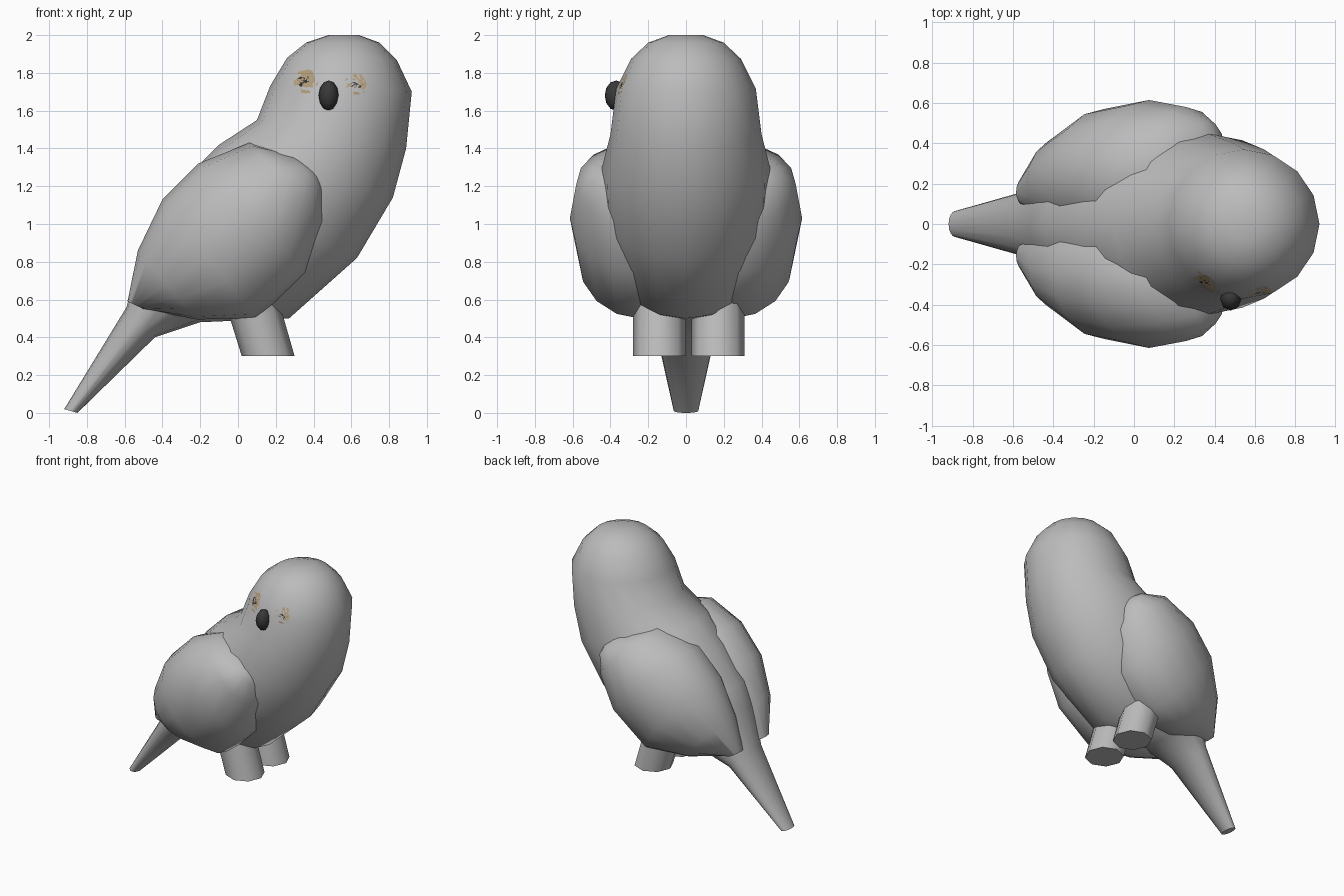
import bpy, bmesh, math
from mathutils import Vector
from mathutils.bvhtree import BVHTree

if "Cube" in bpy.data.objects:
    bpy.data.objects.remove(bpy.data.objects["Cube"], do_unlink=True)


def material(name, rgb):
    m = bpy.data.materials.new(name)
    m.use_nodes = True
    color = (*rgb, 1)
    m.diffuse_color = color
    m.node_tree.nodes["Principled BSDF"].inputs["Base Color"].default_value = color
    return m


GREY = material("feather grey", (0.5, 0.5, 0.5))
TAN = material("eye tan", (0.45, 0.34, 0.2))
DARK = material("beak charcoal", (0.04, 0.04, 0.04))
BLACK = material("pupil black", (0.03, 0.03, 0.03))


def finish(name, bm, mat, angle=60):
    bmesh.ops.recalc_face_normals(bm, faces=bm.faces)
    mesh = bpy.data.meshes.new(name)
    bm.to_mesh(mesh)
    bm.free()
    obj = bpy.data.objects.new(name, mesh)
    bpy.context.collection.objects.link(obj)
    mesh.materials.append(mat)
    bpy.ops.object.select_all(action='DESELECT')
    obj.select_set(True)
    bpy.context.view_layer.objects.active = obj
    bpy.ops.object.shade_smooth_by_angle(angle=math.radians(angle))
    return obj


def loft(stations, sides, side=1):
    """Skin ellipses given as (belly x, z, back x, z, centre y, half width)."""
    bm = bmesh.new()
    rings = []
    for ax, az, bx, bz, cy, w in stations:
        a, b = Vector((ax, 0, az)), Vector((bx, 0, bz))
        mid, half = (a + b) / 2, (a - b) / 2
        ring = []
        for i in range(sides):
            t = math.tau * i / sides
            y = side * (cy + w * math.sin(t))
            ring.append(bm.verts.new(mid + half * math.cos(t) + Vector((0, y, 0))))
        rings.append(ring)
    for r, s in zip(rings, rings[1:]):
        for i in range(sides):
            j = (i + 1) % sides
            bm.faces.new((r[i], r[j], s[j], s[i]))
    bm.faces.new(rings[0])
    bm.faces.new(rings[-1])
    return bm


# Head, body and tail as one continuous skin
body = loft([
    (0.64, 2.0, 0.48, 2.0, 0, 0.09),
    (0.75, 1.96, 0.36, 1.96, 0, 0.2),
    (0.84, 1.87, 0.26, 1.88, 0, 0.29),
    (0.92, 1.70, 0.17, 1.73, 0, 0.37),
    (0.89, 1.40, 0.10, 1.55, 0, 0.40),
    (0.82, 1.14, -0.10, 1.42, 0, 0.45),
    (0.63, 0.82, -0.27, 1.25, 0, 0.44),
    (0.27, 0.50, -0.45, 1.02, 0, 0.36),
    (-0.20, 0.48, -0.52, 0.84, 0, 0.25),
    (-0.44, 0.40, -0.59, 0.56, 0, 0.17),
    (-0.85, 0.0, -0.92, 0.02, 0, 0.065),
], 16)
surface = BVHTree.FromBMesh(body)
finish("body", body, GREY)

# Folded wings, one on each flank
wing = [
    (-0.50, 0.55, -0.585, 0.59, 0.16, 0.07),
    (-0.22, 0.495, -0.53, 0.86, 0.21, 0.21),
    (0.10, 0.50, -0.40, 1.13, 0.24, 0.33),
    (0.36, 0.74, -0.21, 1.32, 0.25, 0.365),
    (0.46, 1.00, 0.06, 1.43, 0.27, 0.31),
    (0.46, 1.16, 0.28, 1.37, 0.31, 0.2),
    (0.44, 1.25, 0.38, 1.31, 0.34, 0.07),
]
for name, side in (("front_wing", -1), ("back_wing", 1)):
    finish(name, loft(wing, 16, side), GREY)

# Slanted legs with flat feet
for name, y in (("front_leg", -0.14), ("back_leg", 0.17)):
    finish(name, loft([(0.30, 0.30, 0.02, 0.30, y, 0.14),
                       (0.17, 0.75, -0.12, 0.75, y, 0.14)], 8), GREY)

# Beak
bm = bmesh.new()
bmesh.ops.create_uvsphere(bm, u_segments=8, v_segments=6, radius=1)
bmesh.ops.scale(bm, vec=(0.053, 0.06, 0.08), verts=bm.verts)
bmesh.ops.translate(bm, vec=(0.48, -0.37, 1.68), verts=bm.verts)
finish("beak", bm, DARK)


def face_patch(name, x, z, rx, rz, lift, mat):
    """Thin disc laid over the curve of the face."""
    bm = bmesh.new()

    def point(px, pz):
        hit, normal, _, _ = surface.ray_cast(Vector((px, -2, pz)), Vector((0, 1, 0)))
        if normal.y > 0:
            normal = -normal
        return bm.verts.new(hit + normal * lift)

    sides, steps = 16, 4
    centre = point(x, z)
    previous = None
    for k in range(1, steps + 1):
        ring = []
        for i in range(sides):
            t = math.tau * i / sides
            ring.append(point(x + rx * k / steps * math.cos(t),
                              z + rz * k / steps * math.sin(t)))
        for i in range(sides):
            j = (i + 1) % sides
            if previous:
                bm.faces.new((previous[i], previous[j], ring[j], ring[i]))
            else:
                bm.faces.new((centre, ring[i], ring[j]))
        previous = ring
    obj = finish(name, bm, mat)
    # Turn the patch outward
    if sum(p.normal.y for p in obj.data.polygons) > 0:
        obj.data.flip_normals()


# Eyes
face_patch("right_eye_ring", 0.36, 1.755, 0.066, 0.064, 0.004, TAN)
face_patch("right_pupil", 0.35, 1.755, 0.036, 0.033, 0.008, BLACK)
face_patch("left_eye_ring", 0.63, 1.74, 0.068, 0.056, 0.004, TAN)
face_patch("left_pupil", 0.63, 1.735, 0.036, 0.018, 0.008, BLACK)
